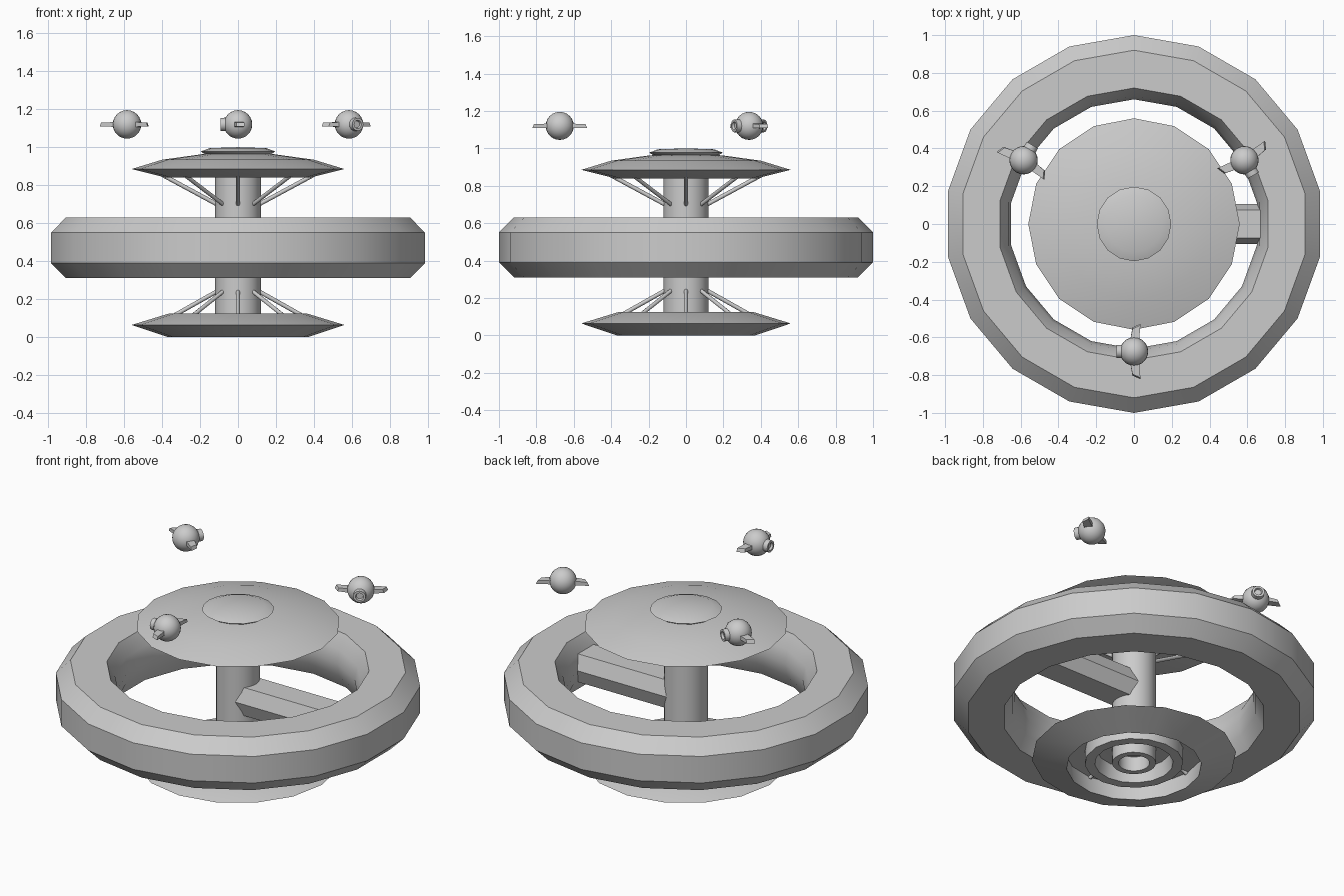
import bpy, bmesh, math
from mathutils import Vector, Matrix

if "Cube" in bpy.data.objects:
    bpy.data.objects.remove(bpy.data.objects["Cube"])


def finish(name, bm, angle=30):
    bmesh.ops.remove_doubles(bm, verts=bm.verts, dist=1e-5)
    bmesh.ops.recalc_face_normals(bm, faces=bm.faces)
    me = bpy.data.meshes.new(name)
    bm.to_mesh(me)
    bm.free()
    ob = bpy.data.objects.new(name, me)
    bpy.context.collection.objects.link(ob)
    bpy.ops.object.select_all(action='DESELECT')
    ob.select_set(True)
    bpy.context.view_layer.objects.active = ob
    bpy.ops.object.shade_smooth_by_angle(angle=math.radians(angle))
    return ob


def lathe(name, profile, sides, start=0.0, closed=False):
    """Revolve (radius, z) points around the z axis."""
    bm = bmesh.new()
    pts = profile + profile[:1] if closed else profile
    rows = []
    for i in range(sides):
        a = start + 2 * math.pi * i / sides
        rows.append([bm.verts.new((r * math.cos(a), r * math.sin(a), z)) for r, z in pts])
    for i in range(sides):
        p, q = rows[i], rows[(i + 1) % sides]
        for j in range(len(pts) - 1):
            loop = [p[j], q[j], q[j + 1], p[j + 1]]
            if pts[j][0] == 0:
                loop = [p[j], q[j + 1], p[j + 1]]
            elif pts[j + 1][0] == 0:
                loop = [p[j], q[j], p[j + 1]]
            bm.faces.new(loop)
    return finish(name, bm)


def prism(bm, ring_a, ring_b):
    """Solid between two matching outlines."""
    a = [bm.verts.new(p) for p in ring_a]
    b = [bm.verts.new(p) for p in ring_b]
    n = len(a)
    bm.faces.new(a[::-1])
    bm.faces.new(b)
    for i in range(n):
        bm.faces.new((a[i], a[(i + 1) % n], b[(i + 1) % n], b[i]))


def rod(bm, p, q, r, segments=8):
    p, q = Vector(p), Vector(q)
    d = q - p
    m = Matrix.Translation((p + q) / 2) @ d.to_track_quat('Z', 'Y').to_matrix().to_4x4()
    bmesh.ops.create_cone(bm, cap_ends=True, segments=segments, radius1=r, radius2=r,
                          depth=d.length, matrix=m)


# Habitat ring with chamfered outside and bulging inside
lathe("habitat_ring", [(1, .39), (1, .55), (.92, .63), (.72, .63), (.676, .55), (.66, .47),
                       (.676, .39), (.72, .31), (.92, .31)], 18, math.pi / 2, True)

# Central hollow column
lathe("central_column", [(.12, .02), (.12, .92), (.085, .92), (.085, .02)], 24, 0, True)

# Upper dish and its cap
lathe("upper_dish", [(0, .965), (.19, .963), (.40, .934), (.56, .885), (.38, .84), (0, .84)], 16)
lathe("upper_cap", [(0, 1.0), (.15, .995), (.197, .977), (.16, .955), (0, .955)], 16)

# Lower dish, hollow underneath, with a collar in the recess
lathe("lower_dish", [(0, .125), (.36, .125), (.56, .064), (.37, 0), (.38, .10), (0, .11)], 16)
lathe("lower_collar", [(.27, .115), (.27, .02), (.215, .02), (.20, .115)], 16, 0, True)

# Diagonal struts bracing both dishes
for name, (r0, z0), (r1, z1) in (("upper_struts", (.085, .685), (.40, .855)),
                                 ("lower_struts", (.08, .258), (.375, .092))):
    bm = bmesh.new()
    for i in range(8):
        a = math.pi * i / 4
        c, s = math.cos(a), math.sin(a)
        rod(bm, (r0 * c, r0 * s, z0), (r1 * c, r1 * s, z1), .011)
    finish(name, bm, 50)

# Single hexagonal arm joining column and ring
bm = bmesh.new()
section = [(-.107, 0), (-.075, -.085), (.075, -.085), (.107, 0), (.075, .085), (-.075, .085)]
prism(bm, [(0.03, y, .47 + z) for y, z in section], [(.70, y, .47 + z) for y, z in section])
finish("connecting_arm", bm)

# Three hovering drones: ball, ringed eye and swept side fins
for i in range(3):
    place = Matrix.Rotation(2 * math.pi * i / 3, 4, 'Z') @ Matrix.Translation((0, -.675, 1.12))
    bm = bmesh.new()
    bmesh.ops.create_uvsphere(bm, u_segments=24, v_segments=12, radius=.075)
    finish(f"drone_body_{i + 1}", bm).matrix_world = place

    eye = lathe(f"drone_eye_{i + 1}", [(.036, .055), (.034, .093), (.022, .093), (.018, .080),
                                       (0, .080)], 16)
    eye.matrix_world = place @ Matrix.Rotation(-math.pi / 2, 4, 'Y')

    bm = bmesh.new()
    for s in (-1, 1):
        root = [(-.022, -.013), (.026, -.013), (.026, .013), (-.022, .013)]
        tip = [(-.008, .128, -.011), (.034, .146, -.011), (.034, .138, .009), (-.008, .12, .009)]
        prism(bm, [(x, s * .05, z) for x, z in root], [(x, s * y, z) for x, y, z in tip])
    finish(f"drone_fins_{i + 1}", bm).matrix_world = place
